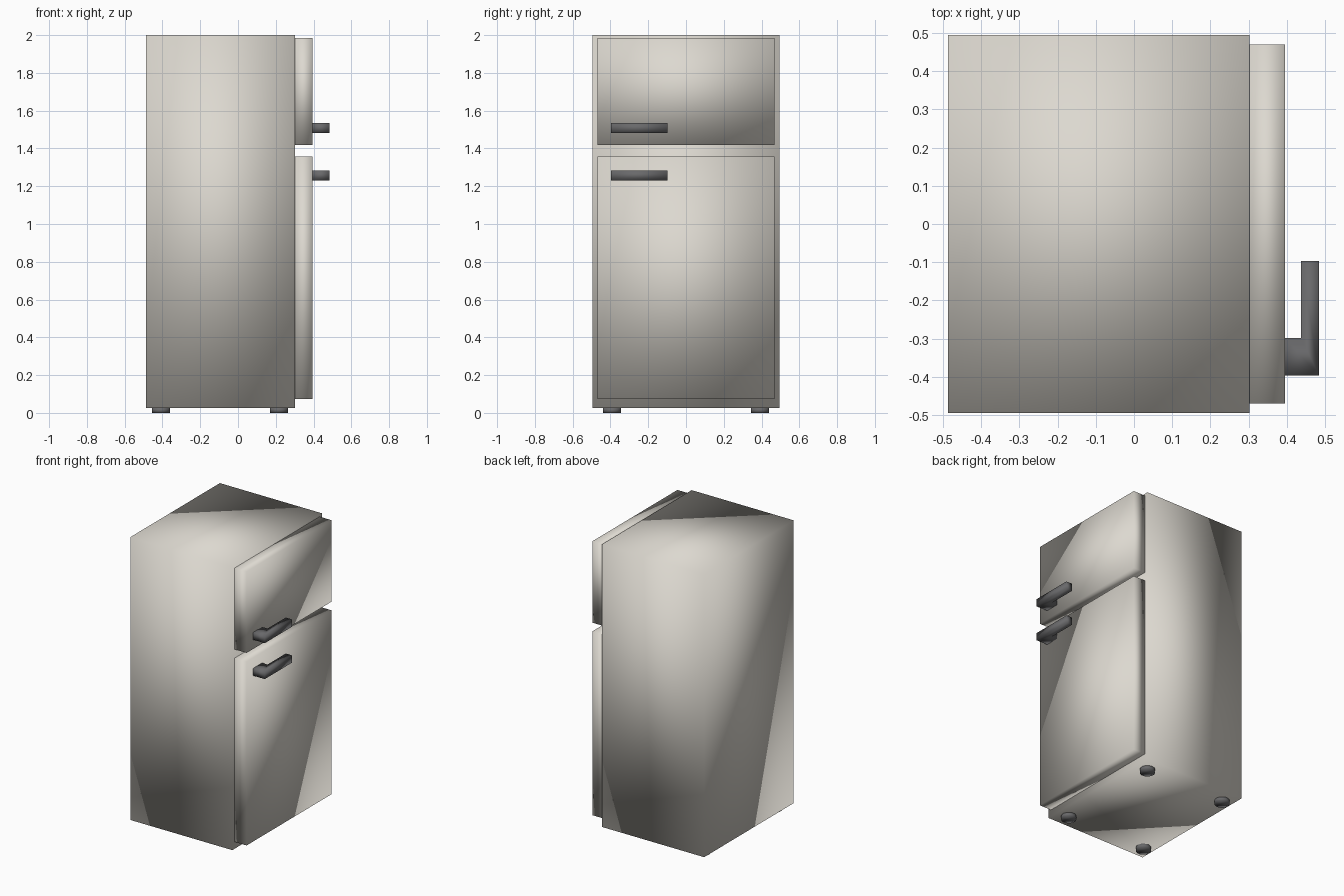
import bpy, bmesh
from math import pi

if "Cube" in bpy.data.objects:
    bpy.data.objects.remove(bpy.data.objects["Cube"])


def make_material(name, rgb):
    m = bpy.data.materials.new(name)
    m.diffuse_color = (*rgb, 1.0)
    m.use_nodes = True
    m.node_tree.nodes["Principled BSDF"].inputs["Base Color"].default_value = m.diffuse_color
    return m


ENAMEL = make_material("warm off white enamel", (0.72, 0.69, 0.63))
DARK = make_material("dark grey plastic", (0.14, 0.14, 0.145))


def extrude_profile(name, points, z0, z1, mat):
    """Closed, fully smooth-shaded prism from an XY outline."""
    bm = bmesh.new()
    face = bm.faces.new([bm.verts.new((x, y, z0)) for x, y in points])
    ext = bmesh.ops.extrude_face_region(bm, geom=[face])
    for v in ext["geom"]:
        if isinstance(v, bmesh.types.BMVert):
            v.co.z = z1
    bmesh.ops.recalc_face_normals(bm, faces=bm.faces[:])
    for f in bm.faces:
        f.smooth = True
    me = bpy.data.meshes.new(name)
    bm.to_mesh(me)
    bm.free()
    me.materials.append(mat)
    ob = bpy.data.objects.new(name, me)
    bpy.context.collection.objects.link(ob)
    return ob


def box(name, x0, x1, y0, y1, z0, z1, mat):
    return extrude_profile(name, [(x0, y0), (x1, y0), (x1, y1), (x0, y1)], z0, z1, mat)


# Cabinet
box("cabinet", -0.486, 0.302, -0.494, 0.494, 0.026, 2.0, ENAMEL)

# Doors
box("freezer_door", 0.302, 0.395, -0.469, 0.469, 1.418, 1.986, ENAMEL)
box("fridge_door", 0.302, 0.395, -0.469, 0.469, 0.074, 1.357, ENAMEL)

# L-shaped handles
L = [(0.395, -0.396), (0.484, -0.396), (0.484, -0.097),
     (0.437, -0.097), (0.437, -0.298), (0.395, -0.298)]
extrude_profile("freezer_handle", L, 1.482, 1.534, DARK)
extrude_profile("fridge_handle", L, 1.231, 1.283, DARK)

# Round feet
for side, y in (("left", -0.392), ("right", 0.392)):
    for end, x in (("back", -0.408), ("front", 0.217)):
        bpy.ops.mesh.primitive_cylinder_add(vertices=16, radius=0.049, depth=0.028,
                                            location=(x, y, 0.014), rotation=(0, 0, pi / 16))
        foot = bpy.context.object
        foot.name = f"{end}_{side}_foot"
        foot.data.materials.append(DARK)
        bpy.ops.object.shade_smooth()
